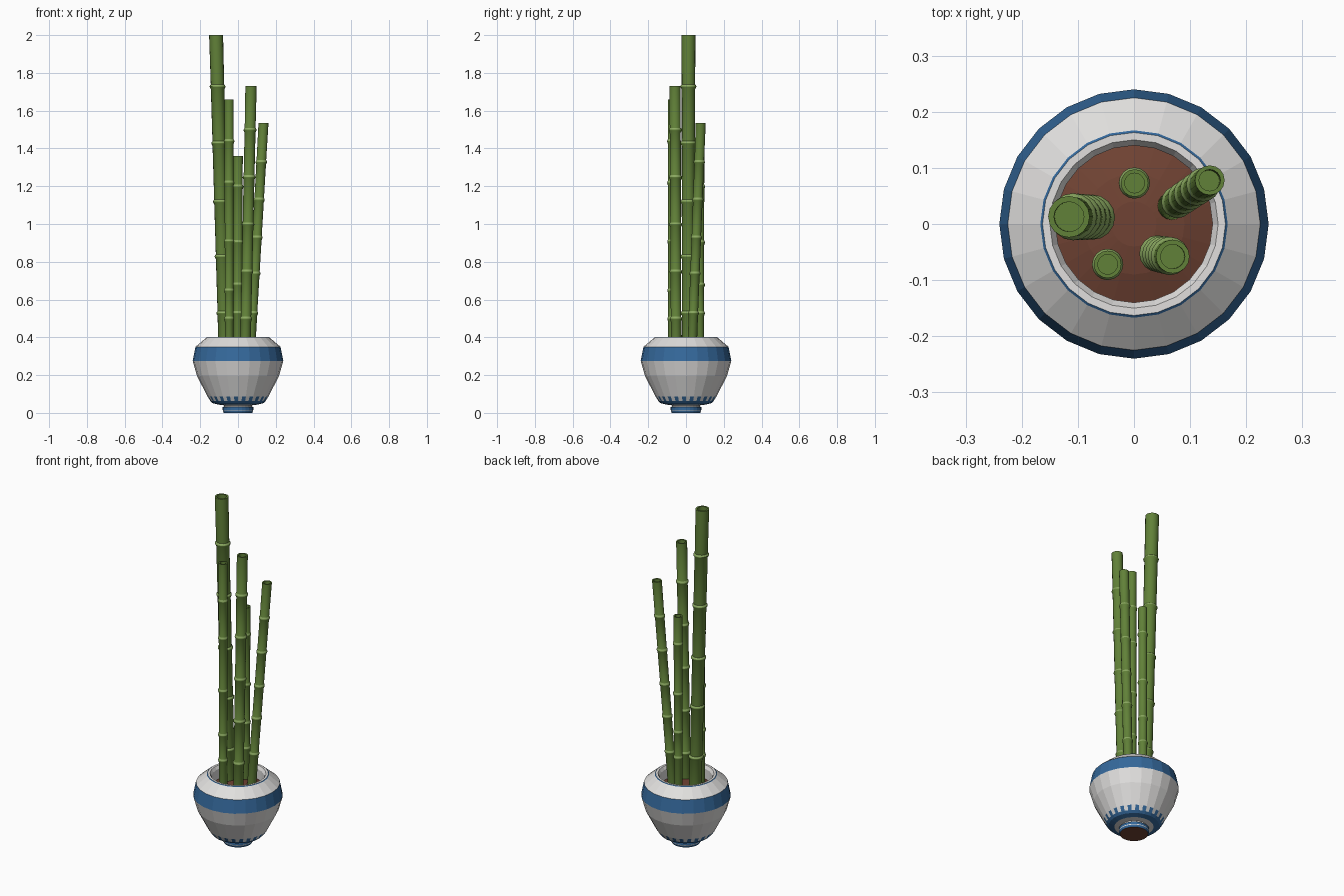
import bpy, bmesh, math
from mathutils import Vector

if "Cube" in bpy.data.objects:
    bpy.data.objects.remove(bpy.data.objects["Cube"])


def mat(name, rgb):
    m = bpy.data.materials.new(name)
    m.diffuse_color = (*rgb, 1)
    m.use_nodes = True
    m.node_tree.nodes["Principled BSDF"].inputs["Base Color"].default_value = m.diffuse_color
    return m


WHITE = mat("glazed white", (0.75, 0.74, 0.73))
BLUE = mat("glaze blue", (0.035, 0.14, 0.33))
SOIL = mat("soil brown", (0.16, 0.055, 0.033))
GREEN = mat("bamboo green", (0.12, 0.22, 0.04))
LIGHT = mat("node light green", (0.26, 0.40, 0.12))


def finish(bm, name, mats, smooth=False):
    bmesh.ops.remove_doubles(bm, verts=bm.verts, dist=1e-5)
    bmesh.ops.recalc_face_normals(bm, faces=bm.faces)
    me = bpy.data.meshes.new(name)
    bm.to_mesh(me)
    bm.free()
    for m in mats:
        me.materials.append(m)
    ob = bpy.data.objects.new(name, me)
    bpy.context.collection.objects.link(ob)
    if smooth:
        bpy.context.view_layer.objects.active = ob
        ob.select_set(True)
        bpy.ops.object.shade_smooth_by_angle(angle=math.radians(35))
        ob.select_set(False)
    return ob


def loft(bm, rings, colour):
    """Skin between rings of points; colour(level, column) gives the material."""
    vs = [[bm.verts.new(p) for p in r] for r in rings]
    n = len(vs[0])
    for i in range(len(vs) - 1):
        for j in range(n):
            k = (j + 1) % n
            f = bm.faces.new((vs[i][j], vs[i][k], vs[i + 1][k], vs[i + 1][j]))
            f.material_index = colour(i, j)
    return vs


def pot_ring(r, z, sides=24):
    """A 24-gon with each edge split in two, so painted ticks can alternate."""
    c = [Vector((r * math.cos(math.tau * i / sides), r * math.sin(math.tau * i / sides), z))
         for i in range(sides)]
    pts = []
    for i in range(sides):
        pts += [c[i], (c[i] + c[(i + 1) % sides]) / 2]
    return pts


# Pot: radius, height, colour of the band that starts here (0 white, 1 blue, 2 ticks)
profile = [
    (0.076, 0.000, 1), (0.080, 0.012, 0), (0.081, 0.016, 1), (0.081, 0.030, 0),
    (0.073, 0.034, 0), (0.073, 0.040, 0), (0.105, 0.044, 1), (0.135, 0.052, 1),
    (0.147, 0.064, 2), (0.162, 0.088, 0), (0.217, 0.195, 0), (0.240, 0.275, 1),
    (0.225, 0.350, 0), (0.167, 0.399, 1), (0.163, 0.402, 0), (0.150, 0.402, 0),
    (0.140, 0.385, 0), (0.140, 0.300, 0),
]
bm = bmesh.new()
levels = loft(bm, [pot_ring(r, z) for r, z, _ in profile],
              lambda i, j: j % 2 if profile[i][2] == 2 else profile[i][2])
base = bm.faces.new(levels[0])  # unglazed underside
base.material_index = 2
finish(bm, "pot", [WHITE, BLUE, SOIL])

# Soil: low faceted mound
bm = bmesh.new()
soil = loft(bm, [pot_ring(r, z) for r, z in ((0.141, 0.325), (0.09, 0.342), (0.04, 0.35))],
            lambda i, j: 0)
bm.faces.new(soil[-1])
finish(bm, "soil", [SOIL])


def stalk(name, foot, top, radius, nodes):
    """Hollow bamboo cane from foot to top with raised joints at the node heights."""
    a, b = Vector(foot), Vector(top)
    r0 = radius * 0.94

    def ring(r, z):
        c = a.lerp(b, (z - a.z) / (b.z - a.z))
        r *= r0 + (radius - r0) * (z - a.z) / (b.z - a.z)
        return [c + Vector((r * math.cos(math.tau * i / 16), r * math.sin(math.tau * i / 16), 0))
                for i in range(16)]

    spec = [(1, a.z, 0)]
    for z in nodes:
        spec += [(0.98, z - 0.016, 0), (1.13, z - 0.006, 0), (1.15, z - 0.001, 1),
                 (1.08, z + 0.004, 1), (0.97, z + 0.009, 0)]
    spec += [(1, b.z, 0), (0.72, b.z, 0), (0.72, b.z - 0.03, 0)]
    bm = bmesh.new()
    vs = loft(bm, [ring(r, z) for r, z, _ in spec], lambda i, j: spec[i][2])
    bm.faces.new(vs[0])
    bm.faces.new(vs[-1])
    finish(bm, name, [GREEN, LIGHT], smooth=True)


stalk("tall_stalk", (-0.068, 0.012, 0.31), (-0.116, 0.013, 2.0), 0.037,
      (0.53, 0.83, 1.12, 1.43, 1.73))
stalk("front_left_stalk", (-0.047, -0.072, 0.31), (-0.047, -0.072, 1.66), 0.0245,
      (0.50, 0.65, 0.91, 1.22, 1.44))
stalk("back_stalk", (-0.001, 0.073, 0.31), (0.001, 0.073, 1.36), 0.0245,
      (0.53, 0.68, 0.905, 1.20))
stalk("front_right_stalk", (0.038, -0.052, 0.31), (0.069, -0.058, 1.73), 0.030,
      (0.50, 0.75, 1.00, 1.25, 1.50))
stalk("right_stalk", (0.065, 0.031, 0.31), (0.135, 0.078, 1.535), 0.0265,
      (0.53, 0.74, 0.93, 1.13, 1.33))
